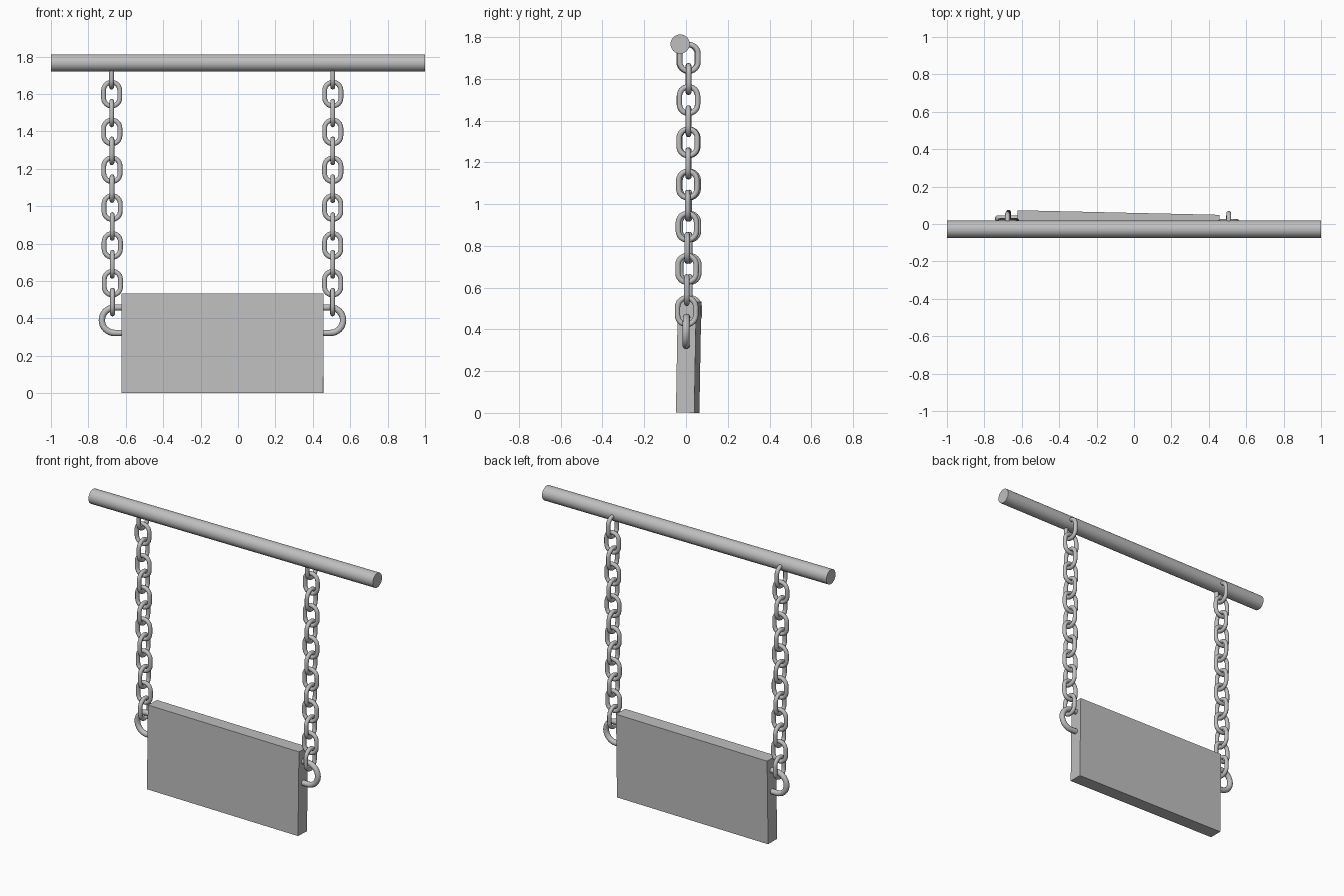
import bpy, bmesh, math
from mathutils import Vector, Matrix

if "Cube" in bpy.data.objects:
    bpy.data.objects.remove(bpy.data.objects["Cube"])

metal = bpy.data.materials.new("plain grey")
metal.diffuse_color = (0.52, 0.52, 0.52, 1)
metal.use_nodes = True
metal.node_tree.nodes["Principled BSDF"].inputs["Base Color"].default_value = metal.diffuse_color


def finish(name, bm, smooth=True):
    """Turn a bmesh into a named, coloured object."""
    bmesh.ops.recalc_face_normals(bm, faces=bm.faces)
    me = bpy.data.meshes.new(name)
    bm.to_mesh(me)
    bm.free()
    me.materials.append(metal)
    ob = bpy.data.objects.new(name, me)
    bpy.context.collection.objects.link(ob)
    if smooth:
        bpy.ops.object.select_all(action='DESELECT')
        ob.select_set(True)
        bpy.context.view_layer.objects.active = ob
        bpy.ops.object.shade_smooth_by_angle(angle=math.radians(40))
    return ob


def sweep(bm, path, radius, closed, sides=12):
    """Sweep a round section along a path lying in the XZ plane."""
    n = len(path)
    rings = []
    for i, p in enumerate(path):
        a = path[i - 1] if closed or i > 0 else p
        b = path[(i + 1) % n] if closed or i < n - 1 else p
        t = (b - a).normalized()
        side = Vector((t.z, 0, -t.x))
        rings.append([bm.verts.new(p + radius * (math.cos(k * math.tau / sides) * side
                                                 + math.sin(k * math.tau / sides) * Vector((0, 1, 0))))
                      for k in range(sides)])
    for i in range(n if closed else n - 1):
        r, s = rings[i], rings[(i + 1) % n]
        for k in range(sides):
            j = (k + 1) % sides
            bm.faces.new((r[k], r[j], s[j], s[k]))
    if not closed:
        bm.faces.new(rings[0])
        bm.faces.new(rings[-1])


def arc(cx, cz, radius, start, end, steps):
    return [Vector((cx + radius * math.cos(a), 0, cz + radius * math.sin(a)))
            for a in (start + (end - start) * i / steps for i in range(steps + 1))]


# Top bar
bm = bmesh.new()
bmesh.ops.create_cone(bm, cap_ends=True, segments=40, radius1=0.046, radius2=0.046, depth=2)
bm.transform(Matrix.Translation((0, -0.028, 1.766)) @ Matrix.Rotation(math.pi / 2, 4, 'Y'))
finish("top_bar", bm)

# Hanging board, turned and tilted slightly
LEN, THICK, HIGH = 1.08, 0.088, 0.532
pose = (Matrix.Translation((-0.083, 0.0125, 0.267))
        @ Matrix.Rotation(math.radians(-1.3), 4, 'Z')
        @ Matrix.Rotation(math.radians(-1.0), 4, 'X'))
bm = bmesh.new()
bmesh.ops.create_cube(bm, size=1)
bm.transform(pose @ Matrix.Diagonal((LEN, THICK, HIGH, 1)))
finish("board", bm, smooth=False)

# U-shaped hooks on both ends of the board
for name, s in (("left", -1), ("right", 1)):
    R, r, hz = 0.068, 0.017, 0.123
    cx = LEN / 2 + 0.122 - R - r
    path = ([Vector((LEN / 2 - 0.03, 0, hz - R))]
            + arc(cx, hz, R, -math.pi / 2, math.pi / 2, 16)
            + [Vector((LEN / 2 - 0.03, 0, hz + R))])
    for p in path:
        p.x *= s
    bm = bmesh.new()
    sweep(bm, path, r, closed=False)
    bm.transform(pose)
    finish(name + "_hook", bm)

# Chains: 13 alternating oval links, the top one gripping the bar
link = arc(0, 0.02, 0.0435, 0, math.pi, 12) + arc(0, -0.02, 0.0435, math.pi, math.tau, 12)
COUNT = 13
for name, top, bottom in (("left", (-0.676, 0.010, 1.70), (-0.671, 0.020, 0.487)),
                          ("right", (0.507, 0.014, 1.70), (0.506, 0.003, 0.487))):
    for i in range(COUNT):
        bm = bmesh.new()
        sweep(bm, link, 0.0128, closed=True)
        turn = Matrix.Rotation(math.pi / 2 if i % 2 == 0 else 0, 4, 'Z')
        pos = Vector(top).lerp(Vector(bottom), i / (COUNT - 1))
        bm.transform(Matrix.Translation(pos) @ turn)
        finish(f"{name}_chain_link_{i + 1}", bm)
